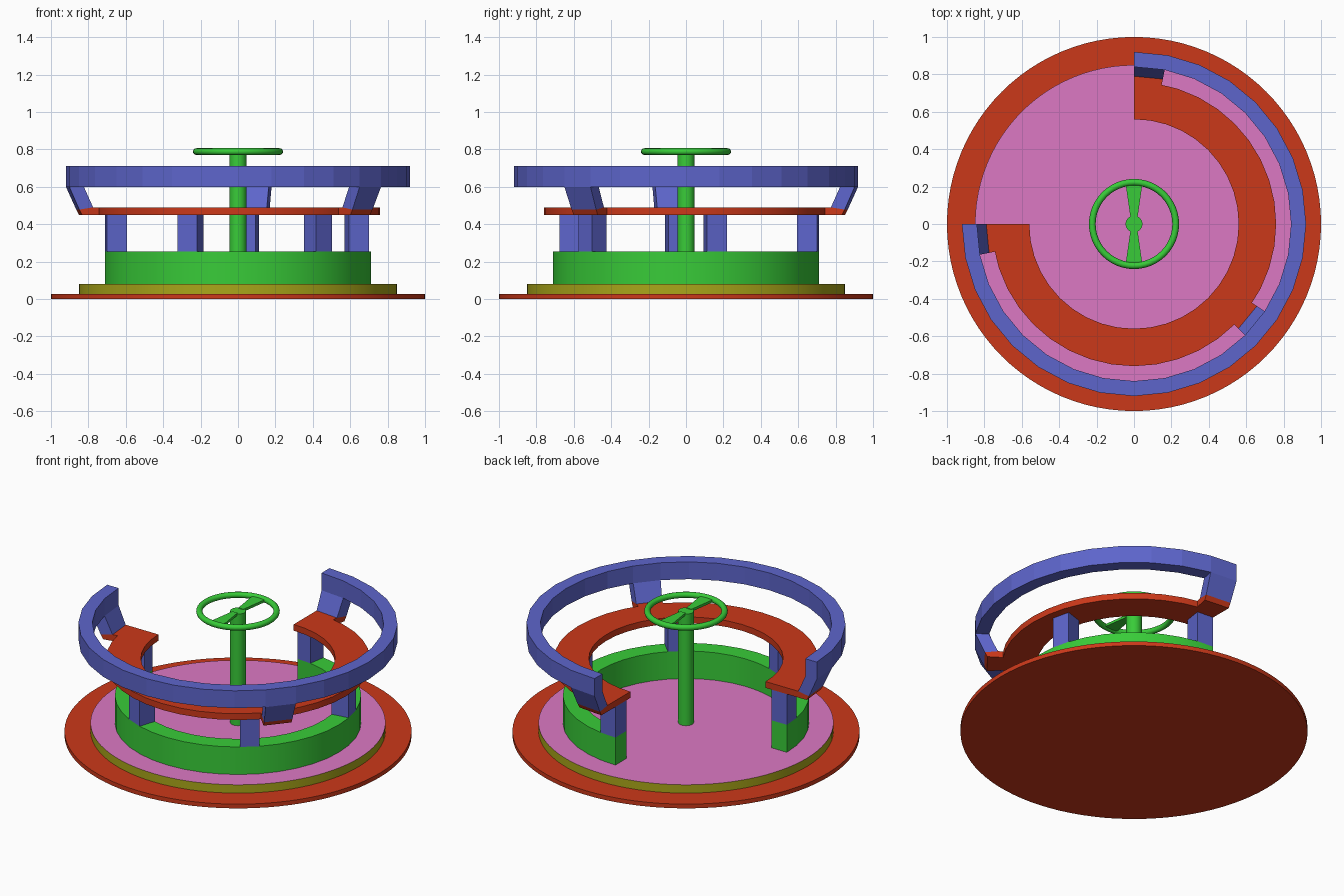
import bpy, bmesh
from math import radians, cos, sin

if "Cube" in bpy.data.objects:
    bpy.data.objects.remove(bpy.data.objects["Cube"])

def material(name, rgb):
    m = bpy.data.materials.new(name)
    m.diffuse_color = (*rgb, 1)
    m.use_nodes = True
    m.node_tree.nodes["Principled BSDF"].inputs["Base Color"].default_value = m.diffuse_color
    return m

RED = material("red", (0.6, 0.04, 0.01))
BLUE = material("blue", (0.11, 0.13, 0.6))
GREEN = material("green", (0.04, 0.6, 0.04))
OLIVE = material("olive", (0.4, 0.38, 0.01))
PINK = material("pink", (0.72, 0.19, 0.55))

def finish(bm, name, mats, smooth=True):
    bmesh.ops.recalc_face_normals(bm, faces=bm.faces)
    me = bpy.data.meshes.new(name)
    bm.to_mesh(me)
    bm.free()
    ob = bpy.data.objects.new(name, me)
    bpy.context.collection.objects.link(ob)
    for m in mats:
        me.materials.append(m)
    if smooth:
        bpy.ops.object.select_all(action='DESELECT')
        ob.select_set(True)
        bpy.context.view_layer.objects.active = ob
        bpy.ops.object.shade_smooth_by_angle(angle=radians(30))
    return ob

def sweep(name, profile, start, span, steps, mat, smooth=False):
    """Turn an (r, z) profile clockwise from a start angle, with capped ends."""
    bm = bmesh.new()
    rings = []
    for i in range(steps + 1):
        a = radians(start - span * i / steps)
        rings.append([bm.verts.new((r * cos(a), r * sin(a), z)) for r, z in profile])
    n = len(profile)
    for a, b in zip(rings, rings[1:]):
        for j in range(n):
            k = (j + 1) % n
            bm.faces.new((a[j], a[k], b[k], b[j]))
    bm.faces.new(rings[0])
    bm.faces.new(rings[-1])
    return finish(bm, name, [mat], smooth)

def rect(r0, r1, z0, z1):
    return [(r0, z0), (r1, z0), (r1, z1), (r0, z1)]

def disc(name, r, z0, z1, mats, sides=96):
    """Cylinder; a second material goes on the top face."""
    bm = bmesh.new()
    bmesh.ops.create_cone(bm, cap_ends=True, segments=sides, radius1=r, radius2=r, depth=z1 - z0)
    bmesh.ops.translate(bm, verts=bm.verts, vec=(0, 0, (z0 + z1) / 2))
    for f in bm.faces:
        if f.normal.z > 0.9:
            f.material_index = len(mats) - 1
    return finish(bm, name, mats)

# Base plate and floor
disc("base_plate", 1.0, 0, 0.027, [RED])
disc("floor", 0.85, 0.027, 0.08, [OLIVE, PINK])

# Three-quarter wall and seat, open at the back left
sweep("lower_wall", rect(0.6, 0.71, 0.08, 0.255), 90, 270, 30, GREEN, True)
sweep("seat", rect(0.56, 0.76, 0.45, 0.49), 90, 270, 30, RED, True)

# Posts between wall and seat
for i, start in enumerate((90, 18, -45, -108, -171)):
    sweep(f"seat_post_{i + 1}", rect(0.6, 0.71, 0.255, 0.45), start, 9, 1, BLUE)

# Backrest with three slanted supports standing on tabs of the seat
seg = 270 / 24
sweep("backrest", rect(0.84, 0.92, 0.6, 0.71), 90, 270, 24, BLUE)
support = [(0.84, 0.6), (0.92, 0.6), (0.865, 0.478), (0.79, 0.49)]
tab = [(0.755, 0.45), (0.85, 0.45), (0.865, 0.478), (0.79, 0.49), (0.755, 0.49)]
for i, k in enumerate((0, 11, 23)):
    sweep(f"backrest_support_{i + 1}", support, 90 - k * seg, seg, 1, BLUE)
    sweep(f"seat_tab_{i + 1}", tab, 90 - k * seg, seg, 1, RED)

# Centre column and hand wheel
disc("column", 0.045, 0.08, 0.79, [GREEN], 32)
bpy.ops.mesh.primitive_torus_add(major_radius=0.223, minor_radius=0.018, major_segments=48,
                                 minor_segments=12, location=(0, 0, 0.788))
wheel = bpy.context.object
wheel.name = "wheel_rim"
wheel.data.materials.append(GREEN)
bpy.ops.object.shade_smooth_by_angle(angle=radians(60))

# Flared wheel spokes
for side, word in ((1, "back"), (-1, "front")):
    bm = bmesh.new()
    pts = [(-0.018, 0.03), (0.018, 0.03), (0.045, 0.216), (-0.045, 0.216)]
    face = bm.faces.new([bm.verts.new((x, y * side, 0.778)) for x, y in pts])
    ext = bmesh.ops.extrude_face_region(bm, geom=[face])["geom"]
    bmesh.ops.translate(bm, verts=[v for v in ext if isinstance(v, bmesh.types.BMVert)],
                        vec=(0, 0, 0.016))
    finish(bm, f"wheel_spoke_{word}", [GREEN], False)
